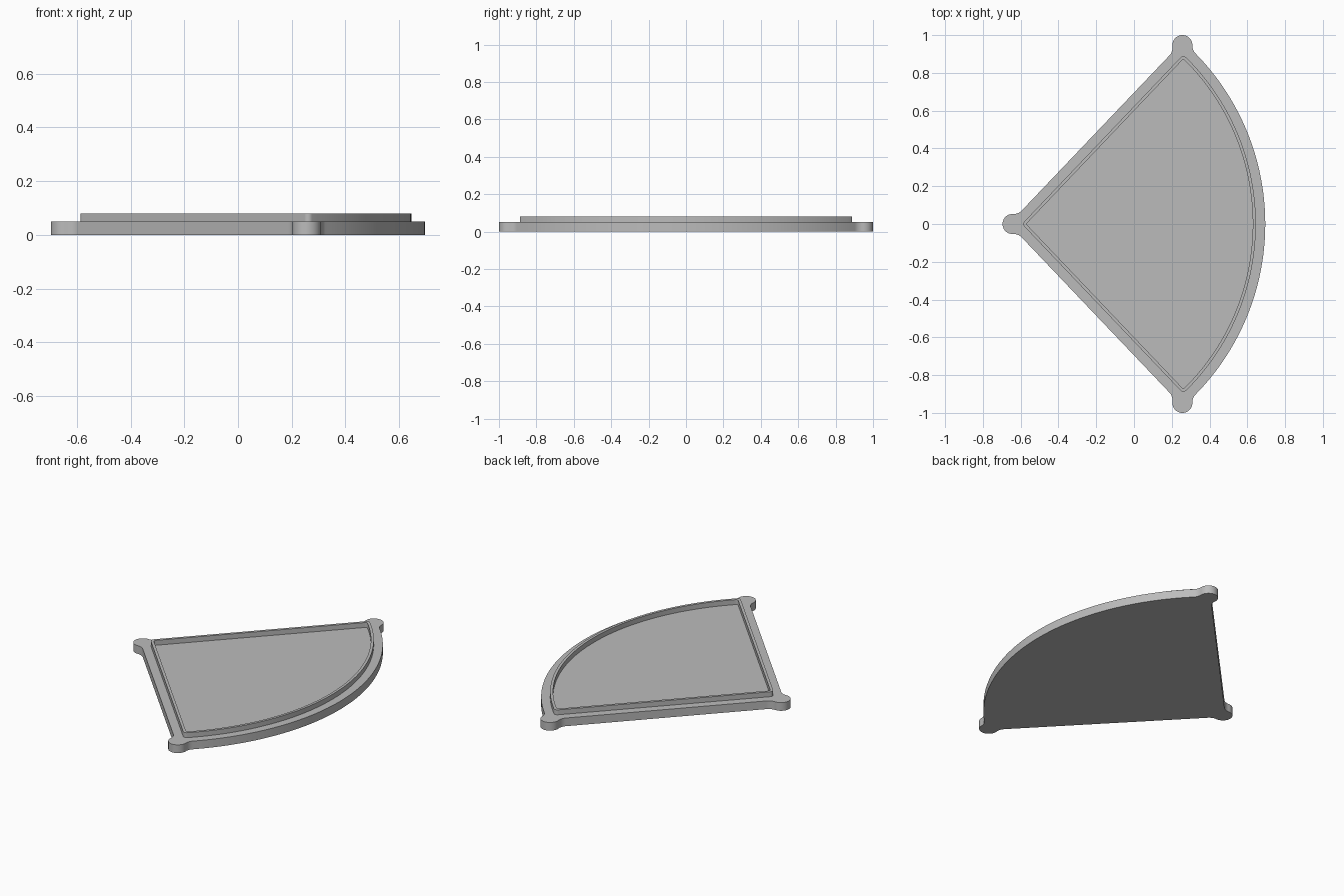
import bpy, bmesh
from math import sin, cos, pi, acos, atan2, sqrt, radians
from mathutils import Vector

if "Cube" in bpy.data.objects:
    bpy.data.objects.remove(bpy.data.objects["Cube"])

HALF = radians(46.4)                 # half the opening angle of the sector
APEX = Vector((-0.593, 0))           # sector centre
RADIUS = 1.238                       # outer radius of the lip
MARGIN = 0.05                        # ledge width around the lip
BASE_H, LIP_H = 0.05, 0.08
BOSS_R, FILLET = 0.053, 0.06
BOSSES = [Vector((-0.643, 0)), Vector((0.256, 0.947)), Vector((0.256, -0.947))]
ALONG = Vector((cos(HALF), sin(HALF)))
OUT = Vector((-sin(HALF), cos(HALF)))

grey = bpy.data.materials.new("light grey")
grey.use_nodes = True
grey.diffuse_color = (0.5, 0.5, 0.5, 1)
grey.node_tree.nodes["Principled BSDF"].inputs["Base Color"].default_value = (0.5, 0.5, 0.5, 1)


def heading(v):
    return atan2(v.y, v.x)


def arc(centre, r, a, b, steps, turn=-1):
    """Points from angle a to b; turn is -1 for clockwise, 1 for the other way."""
    sweep = ((b - a) * turn) % (2 * pi) * turn
    angles = [a + sweep * i / steps for i in range(steps + 1)]
    return [centre + r * Vector((cos(t), sin(t))) for t in angles]


def mirrored(upper):
    """Close an upper half outline that starts and ends on the x axis."""
    return upper + [Vector((p.x, -p.y)) for p in reversed(upper[1:-1])]


def rounded_sector(inset, r):
    tip = APEX + Vector(((inset + r) / sin(HALF), 0))
    v = inset + r
    corner = APEX + ALONG * sqrt((RADIUS - v) ** 2 - v * v) - OUT * v
    end = heading(corner - APEX)
    return mirrored(arc(tip, r, pi, heading(OUT), 6)
                    + arc(corner, r, heading(OUT), end, 10)
                    + arc(APEX, RADIUS - inset, end, 0, 40)[1:])


def base_outline():
    reach = BOSS_R + FILLET

    def side_fillet(boss, sign):
        rel = boss - APEX
        gap = MARGIN + FILLET - rel.dot(OUT)
        u = rel.dot(ALONG) + sign * sqrt(reach ** 2 - gap ** 2)
        return APEX + ALONG * u + OUT * (MARGIN + FILLET)

    b0, b1 = BOSSES[:2]
    f0, f1 = side_fillet(b0, 1), side_fillet(b1, -1)
    rho, rel = RADIUS + MARGIN + FILLET, b1 - APEX
    d = rel.length
    turn = heading(rel) - acos((d * d + rho * rho - reach ** 2) / (2 * d * rho))
    f2 = APEX + rho * Vector((cos(turn), sin(turn)))
    inward = heading(-OUT)
    return mirrored(
        arc(b0, BOSS_R, pi, heading(f0 - b0), 16)
        + arc(f0, FILLET, heading(b0 - f0), inward, 8, 1)[1:]
        + arc(f1, FILLET, inward, heading(b1 - f1), 8, 1)
        + arc(b1, BOSS_R, heading(f1 - b1), heading(f2 - b1), 28)[1:]
        + arc(f2, FILLET, heading(b1 - f2), heading(APEX - f2), 8, 1)[1:]
        + arc(APEX, RADIUS + MARGIN, turn, 0, 40)[1:])


def finish(name, bm):
    bmesh.ops.recalc_face_normals(bm, faces=bm.faces)
    mesh = bpy.data.meshes.new(name)
    bm.to_mesh(mesh)
    bm.free()
    mesh.materials.append(grey)
    obj = bpy.data.objects.new(name, mesh)
    bpy.context.collection.objects.link(obj)
    return obj


def activate(obj):
    bpy.ops.object.select_all(action="DESELECT")
    obj.select_set(True)
    bpy.context.view_layer.objects.active = obj


def ring(bm, points, z):
    return [bm.verts.new((p.x, p.y, z)) for p in points]


def bridge(bm, a, b):
    for i in range(len(a)):
        j = (i + 1) % len(a)
        bm.faces.new((a[i], a[j], b[j], b[i]))


def prism(name, outlines, z0, z1):
    bm = bmesh.new()
    for pts in outlines:
        low, high = ring(bm, pts, z0), ring(bm, pts, z1)
        bridge(bm, low, high)
        bm.faces.new(low)
        bm.faces.new(high)
    return finish(name, bm)


# Base plate with blind round pockets in the corner bosses
base = prism("base_plate", [base_outline()], 0, BASE_H)
cutter = prism("pocket_cutter", [arc(b, 0.038, 0, -1e-9, 40)[:-1] for b in BOSSES], 0.023, 0.1)
cutter.hide_render = True
cut = base.modifiers.new("pockets", "BOOLEAN")
cut.operation, cut.solver, cut.object = "DIFFERENCE", "EXACT", cutter
activate(base)
bpy.ops.object.modifier_apply(modifier="pockets")
bpy.data.objects.remove(cutter)

# Raised lip around the flat centre
bm = bmesh.new()
outer, inner = rounded_sector(0, 0.02), rounded_sector(0.016, 0.012)
loops = [ring(bm, p, z) for p, z in ((outer, BASE_H - 0.01), (outer, LIP_H),
                                     (inner, LIP_H), (inner, BASE_H - 0.01))]
for k in range(4):
    bridge(bm, loops[k], loops[(k + 1) % 4])
lip = finish("raised_lip", bm)

for obj in (base, lip):
    activate(obj)
    bpy.ops.object.shade_smooth_by_angle(angle=radians(30))
